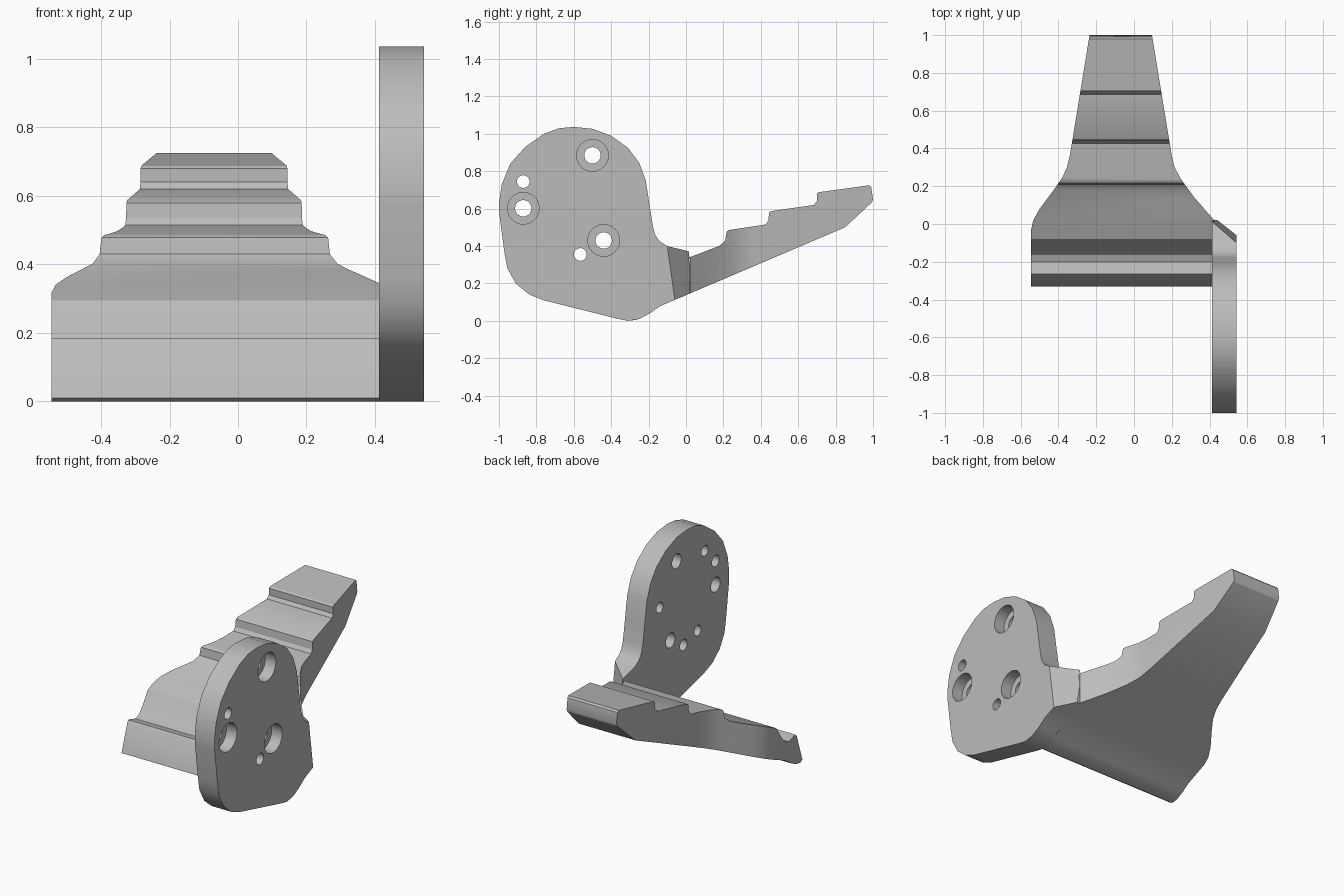
import bpy, bmesh, math
from mathutils import Vector

if "Cube" in bpy.data.objects:
    bpy.data.objects.remove(bpy.data.objects["Cube"])

GREY = (0.5, 0.5, 0.5, 1)
metal = bpy.data.materials.new("satin_grey")
metal.use_nodes = True
metal.diffuse_color = GREY
metal.node_tree.nodes["Principled BSDF"].inputs["Base Color"].default_value = GREY


def finish(bm, name):
    bmesh.ops.recalc_face_normals(bm, faces=bm.faces)
    mesh = bpy.data.meshes.new(name)
    bm.to_mesh(mesh)
    bm.free()
    mesh.materials.append(metal)
    obj = bpy.data.objects.new(name, mesh)
    bpy.context.collection.objects.link(obj)
    return obj


def prism(name, points, start, depth):
    """Extrude a closed outline placed at 3D points."""
    bm = bmesh.new()
    face = bm.faces.new([bm.verts.new(Vector(p) + start) for p in points])
    moved = bmesh.ops.extrude_face_region(bm, geom=[face])["geom"]
    bmesh.ops.translate(bm, vec=depth,
                        verts=[v for v in moved if isinstance(v, bmesh.types.BMVert)])
    return finish(bm, name)


def side_prism(name, outline, x0, x1):
    return prism(name, [(0, y, z) for y, z in outline],
                 Vector((x0, 0, 0)), Vector((x1 - x0, 0, 0)))


def boolean(obj, cutter, operation):
    cutter.hide_render = True
    mod = obj.modifiers.new(operation.lower(), "BOOLEAN")
    mod.operation, mod.object, mod.solver = operation, cutter, "EXACT"
    bpy.context.view_layer.objects.active = obj
    bpy.ops.object.modifier_apply(modifier=mod.name)
    bpy.data.objects.remove(cutter)


def smooth(obj, degrees):
    bpy.ops.object.select_all(action="DESELECT")
    obj.select_set(True)
    bpy.context.view_layer.objects.active = obj
    bpy.ops.object.shade_smooth_by_angle(angle=math.radians(degrees))


# Pedal: stepped side profile trimmed by a tapering plan outline
pedal_side = [
    (-.33, .01), (-.31, 0), (-.27, .005), (-.22, .03), (-.17, .065), (-.06, .112),
    (.85, .5), (.995, .635), (1, .65), (.99, .715), (.98, .725),
    (.71, .688), (.70, .68), (.70, .64), (.685, .62),
    (.455, .587), (.445, .58), (.44, .535), (.425, .515),
    (.23, .486), (.217, .478), (.21, .43), (.18, .402),
    (.02, .34), (-.08, .295), (-.13, .22), (-.165, .18), (-.2, .168),
    (-.25, .183), (-.265, .185), (-.275, .175)]
pedal = side_prism("pedal", pedal_side, -.6, .6)

half_plan = [(.475, -.4), (.475, -.03), (.463, .02), (.43, .08), (.355, .18),
             (.31, .245), (.285, .3), (.27, .36), (.162, 1.02)]
MID = -.07
plan = [(MID - x, y, 0) for x, y in half_plan]
right = [(.42, -.4), (.42, .025), (.32, .14), (.25, .235), (.215, .3), (.2, .36),
         (.092, 1.02)]
plan += [(x, y, 0) for x, y in reversed(right)]
boolean(pedal, prism("pedal_plan", plan, Vector((0, 0, -.2)), Vector((0, 0, 1.4))),
        "INTERSECT")
smooth(pedal, 28)

# Mounting plate: rounded upright outline with a short neck to the pedal
plate_outline = [
    (-.6, 1.037), (-.5, 1.027), (-.4, .99), (-.31, .925), (-.25, .845), (-.215, .75),
    (-.195, .62), (-.175, .495), (-.162, .455), (-.14, .425), (-.1, .4),
    (.015, .372), (.022, .36), (.022, .147), (-.06, .112), (-.14, .078),
    (-.19, .042), (-.25, .01), (-.31, 0), (-.37, .012), (-.76, .11),
    (-.84, .142), (-.91, .2), (-.955, .28), (-.97, .36), (-.998, .57), (-1, .63),
    (-.985, .73), (-.94, .84), (-.86, .93), (-.76, 1), (-.68, 1.03)]
INNER, OUTER = .412, .543
plate = side_prism("mounting_plate", plate_outline, INNER, OUTER)

# Slanted face where the neck meets the pedal
bm = bmesh.new()
bm.from_mesh(plate.data)
low, high = Vector((OUTER, -.06, .112)), Vector((OUTER, -.1, .4))
inner_low = Vector((INNER, .045, .15))
normal = (high - low).cross(inner_low - low).normalized()
if normal.y < 0:
    normal.negate()
cut = bmesh.ops.bisect_plane(bm, geom=bm.verts[:] + bm.edges[:] + bm.faces[:],
                             plane_co=low, plane_no=normal, clear_outer=True)
rim = [e for e in cut["geom_cut"] if isinstance(e, bmesh.types.BMEdge)]
bmesh.ops.holes_fill(bm, edges=rim, sides=0)
bmesh.ops.recalc_face_normals(bm, faces=bm.faces)
bm.to_mesh(plate.data)
bm.free()


def drill(y, z, radius, x0, x1):
    ring = [(y + radius * math.cos(a * math.tau / 24),
             z + radius * math.sin(a * math.tau / 24)) for a in range(24)]
    boolean(plate, side_prism("drill", ring, x0, x1), "DIFFERENCE")


# Counterbored bolt holes, open on the outer side
for y, z in [(-.5, .885), (-.87, .602), (-.44, .43)]:
    drill(y, z, .085, OUTER - .07, OUTER + .1)
    drill(y, z, .044, INNER - .1, OUTER)
# Plain through holes
for y, z in [(-.87, .745), (-.565, .355)]:
    drill(y, z, .034, INNER - .1, OUTER + .1)
# Blind holes on the inner side
for y, z in [(-.767, .845), (-.338, .667), (-.7, .39)]:
    drill(y, z, .032, INNER - .1, INNER + .07)
smooth(plate, 28)
